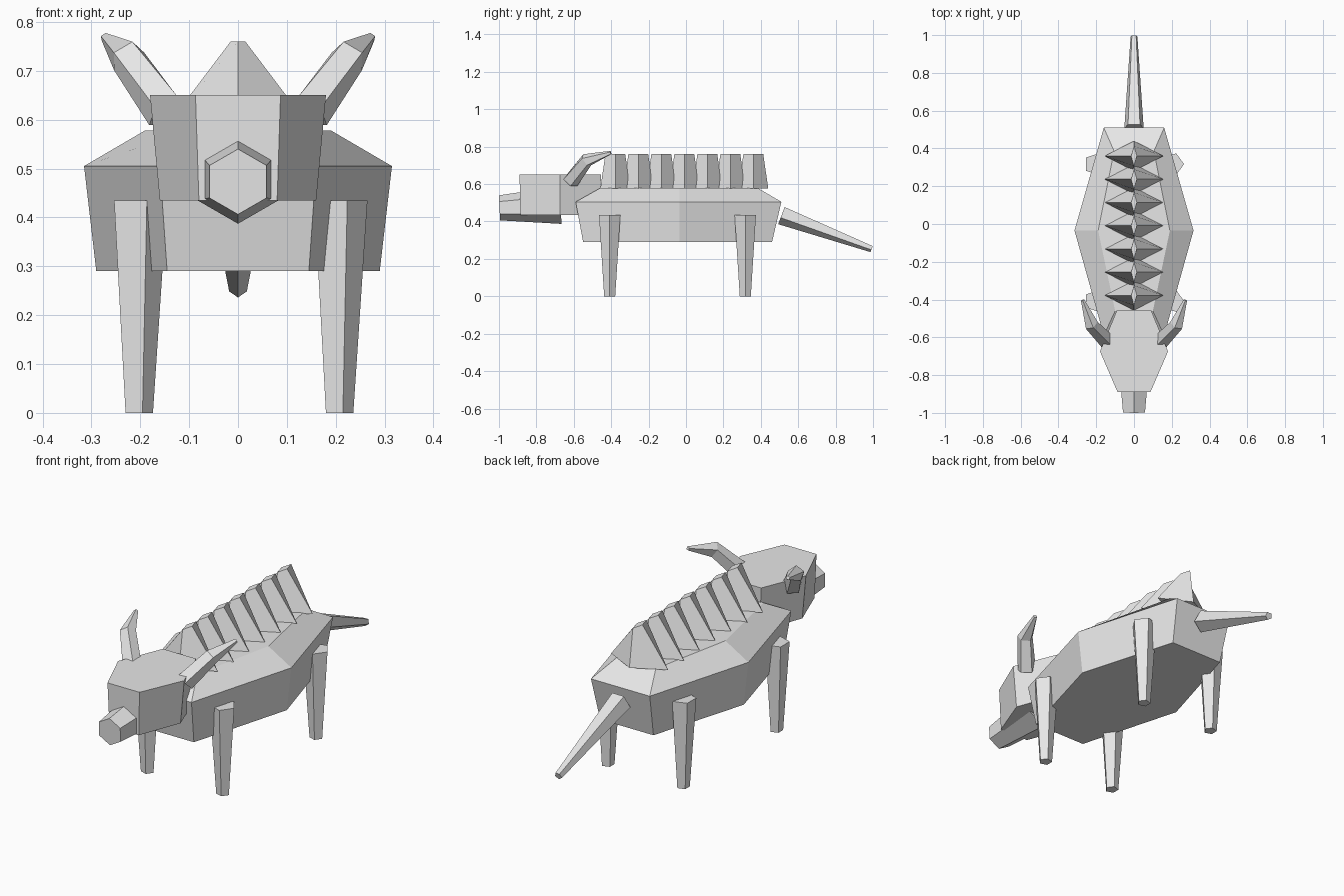
import bpy
import math
from mathutils import Vector

if "Cube" in bpy.data.objects:
    bpy.data.objects.remove(bpy.data.objects["Cube"])

grey = bpy.data.materials.new("stone grey")
grey.diffuse_color = (0.8, 0.8, 0.8, 1)
grey.use_nodes = True
grey.node_tree.nodes["Principled BSDF"].inputs["Base Color"].default_value = grey.diffuse_color


def skin(name, rings):
    """Join rings of equal point count into a closed, flat-faced solid."""
    n = len(rings[0])
    faces = [tuple(reversed(range(n)))]
    for k in range(len(rings) - 1):
        for i in range(n):
            j = (i + 1) % n
            faces.append((k * n + i, k * n + j, (k + 1) * n + j, (k + 1) * n + i))
    faces.append(tuple(range((len(rings) - 1) * n, len(rings) * n)))
    mesh = bpy.data.meshes.new(name)
    mesh.from_pydata([tuple(p) for r in rings for p in r], [], faces)
    mesh.materials.append(grey)
    obj = bpy.data.objects.new(name, mesh)
    bpy.context.collection.objects.link(obj)
    # consistent outward normals
    import bmesh
    bm = bmesh.new()
    bm.from_mesh(mesh)
    bmesh.ops.recalc_face_normals(bm, faces=bm.faces)
    bm.to_mesh(mesh)
    bm.free()
    return obj


def limb(name, path, radii, sides=5, phase=0.0):
    """Tapered polygonal tube along a path."""
    pts = [Vector(p) for p in path]
    rings = []
    for k, p in enumerate(pts):
        d = (pts[min(k + 1, len(pts) - 1)] - pts[max(k - 1, 0)]).normalized()
        side = d.cross(Vector((0, 0, 1)))
        side = side.normalized() if side.length > 1e-4 else Vector((1, 0, 0))
        up = side.cross(d) if abs(d.z) < 0.999 else Vector((0, 1, 0))
        angles = [math.radians(phase) + 2 * math.pi * i / sides for i in range(sides)]
        rings.append([p + radii[k] * (side * math.cos(a) + up * math.sin(a)) for a in angles])
    return skin(name, rings)


def hexagon(front, mid, back, z):
    """Six-sided plan outline from (half width, y) stations."""
    right = [(w, y, z) for w, y in (front, mid, back)]
    return right + [(-x, y, z) for x, y, z in reversed(right)]


# Body: faceted barrel, widest in the middle
skin("body", [
    hexagon((0.145, -0.55), (0.29, -0.035), (0.145, 0.46), 0.29),
    hexagon((0.16, -0.59), (0.315, -0.035), (0.16, 0.51), 0.505),
    hexagon((0.10, -0.46), (0.19, -0.035), (0.105, 0.385), 0.578),
])

# Head
skin("head", [
    hexagon((0.08, -0.885), (0.16, -0.675), (0.08, -0.46), 0.435),
    hexagon((0.087, -0.89), (0.18, -0.675), (0.09, -0.455), 0.65),
])

# Snout
limb("snout", [(0, -0.997, 0.473), (0, -0.67, 0.487)], [0.067, 0.1], 6, 90)

# Tail
limb("tail", [(0, 0.512, 0.436), (0, 0.993, 0.254)], [0.054, 0.019], 5, -90)

# Legs
for end, y in (("front", -0.408), ("back", 0.317)):
    for label, x in (("left", -0.205), ("right", 0.205)):
        limb(f"{end}_{label}_leg", [(x, y, 0), (x, y, 0.435)], [0.031, 0.06])

# Horns: bent and swept backwards
for label, s in (("left", -1), ("right", 1)):
    limb(f"{label}_horn",
         [(s * 0.145, -0.618, 0.615), (s * 0.226, -0.532, 0.727), (s * 0.272, -0.403, 0.768)],
         [0.045, 0.038, 0.010], 5, 90)

# Row of spines along the back
for i in range(7):
    y = -0.378 + i * 0.123
    skin(f"back_spine_{i + 1}", [
        [(w, y, z), (0, y + d, z), (-w, y, z), (0, y - d, z)]
        for w, d, z in ((0.155, 0.08, 0.575), (0.015, 0.053, 0.76))
    ])
